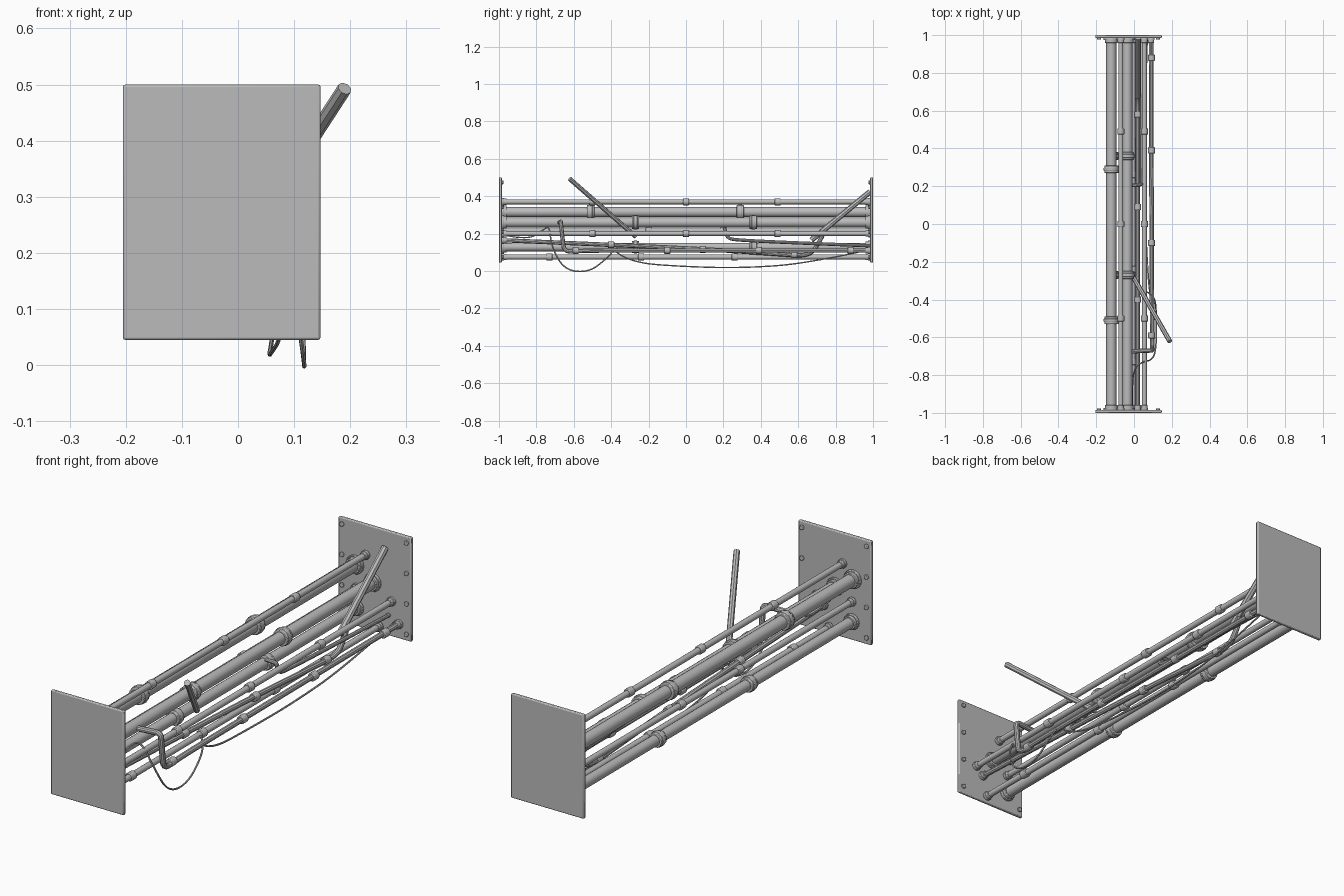
import bpy
from mathutils import Vector

if "Cube" in bpy.data.objects:
    bpy.data.objects.remove(bpy.data.objects["Cube"], do_unlink=True)

grey = bpy.data.materials.new("plain grey metal")
grey.use_nodes = True
COLOUR = (0.5, 0.5, 0.5, 1)
grey.diffuse_color = COLOUR
grey.node_tree.nodes["Principled BSDF"].inputs["Base Color"].default_value = COLOUR
END = 0.985  # inner face of the end plates


def finish(ob, name, bevel=0):
    ob.name = name
    ob.data.materials.clear()
    ob.data.materials.append(grey)
    bpy.ops.object.select_all(action='DESELECT')
    ob.select_set(True)
    bpy.context.view_layer.objects.active = ob
    bpy.ops.object.shade_smooth_by_angle()
    if bevel:
        mod = ob.modifiers.new("edge", 'BEVEL')
        mod.width = bevel
        mod.segments = 2
        mod.limit_method = 'ANGLE'
    return ob


def rod(name, a, b, r, sides=16, bevel=0):
    """Cylinder between two points."""
    a, b = Vector(a), Vector(b)
    bpy.ops.mesh.primitive_cylinder_add(
        vertices=sides, radius=r, depth=(b - a).length, location=(a + b) / 2,
        rotation=(b - a).to_track_quat('Z', 'Y').to_euler())
    return finish(bpy.context.object, name, bevel)


def tube(name, points, r, res=3):
    """Round tube along a smooth path."""
    cu = bpy.data.curves.new(name, 'CURVE')
    cu.dimensions = '3D'
    cu.bevel_depth = r
    cu.bevel_resolution = res
    cu.use_fill_caps = True
    sp = cu.splines.new('NURBS')
    sp.points.add(len(points) - 1)
    for p, co in zip(sp.points, points):
        p.co = (*co, 1)
    sp.order_u = 3
    sp.use_endpoint_u = True
    sp.resolution_u = 8
    tmp = bpy.data.objects.new(name, cu)
    bpy.context.collection.objects.link(tmp)
    deps = bpy.context.evaluated_depsgraph_get()
    mesh = bpy.data.meshes.new_from_object(tmp.evaluated_get(deps))
    bpy.data.objects.remove(tmp, do_unlink=True)
    ob = bpy.data.objects.new(name, mesh)
    bpy.context.collection.objects.link(ob)
    return finish(ob, name)


def collar(name, x, y, z, r, length):
    rod(name, (x, y - length / 2, z), (x, y + length / 2, z), r, 16, 0.003)


def flange(name, x, z, r, side):
    """Stepped ring where a pipe meets a plate."""
    for scale, depth in ((1.5, 0.012), (1.28, 0.026)):
        rod(name, (x, side * END, z), (x, side * (END - depth), z), r * scale, 16, 0.002)


# End plates with bolts on their inner faces
for side, label in ((-1, "front"), (1, "back")):
    bpy.ops.mesh.primitive_cube_add(size=1, location=(-0.029, side * 0.9925, 0.2725))
    plate = bpy.context.object
    plate.scale = (0.352, 0.015, 0.455)
    bpy.ops.object.transform_apply(location=False, rotation=False, scale=True)
    finish(plate, label + "_plate", 0.004)
    for x in (-0.185, 0.127):
        for row in range(4):
            z = 0.075 + row * 0.133
            rod(label + "_bolt", (x, side * END, z), (x, side * (END - 0.009), z), 0.01, 12, 0.002)

# Straight pipes: name, x, z, radius, collar length, collar positions
pipes = (
    ("upper_main_pipe", -0.12, 0.315, 0.027, 0.04, (-0.51, 0.29)),
    ("middle_main_pipe", -0.035, 0.26, 0.026, 0.04, (-0.27, 0.36)),
    ("lower_main_pipe", -0.115, 0.128, 0.023, 0.04, (-0.27, 0.36)),
    ("top_thin_pipe", -0.07, 0.37, 0.013, 0.033, (-0.5, 0, 0.49)),
    ("side_thin_pipe", 0.055, 0.2, 0.013, 0.033, (-0.5, 0, 0.49)),
    ("bottom_thin_pipe", -0.005, 0.075, 0.013, 0.033, (-0.73, -0.24, 0.26)),
    ("inner_thin_pipe", -0.115, 0.215, 0.013, 0.033, (-0.2, 0.2)),
)
for name, x, z, r, length, stops in pipes:
    rod(name, (x, -END, z), (x, END, z), r)
    for y in stops:
        collar(name + "_collar", x, y, z, r * 1.35 + 0.001, length)
        if r > 0.02:
            collar(name + "_collar_band", x, y, z, r * 1.45 + 0.001, length / 2)
    for side in (-1, 1):
        flange(name + "_flange", x, z, r, side)

# Outer pipe that bends up near the front and ends open
tube("bent_outer_pipe", [(0.09, END, 0.11), (0.093, 0, 0.11), (0.096, -0.56, 0.11),
                         (0.096, -0.65, 0.1), (0.096, -0.66, 0.17), (0.096, -0.665, 0.22),
                         (0.096, -0.67, 0.265), (0.05, -0.67, 0.262), (-0.01, -0.675, 0.26)], 0.012)
flange("bent_outer_pipe_flange", 0.09, 0.11, 0.013, 1)
for y in (-0.59, -0.1, 0.39, 0.88):
    collar("bent_outer_pipe_collar", 0.093, y, 0.11, 0.018, 0.033)

# Sagging pipe from the front plate, bent up at its broken end
tube("sagging_pipe", [(0.02, -END, 0.165), (0.02, -0.4, 0.14), (0.02, 0.09, 0.118),
                      (0.02, 0.5, 0.09), (0.02, 0.65, 0.08), (0.02, 0.7, 0.13),
                      (0.02, 0.73, 0.19)], 0.012)
flange("sagging_pipe_flange", 0.02, 0.165, 0.013, -1)
for y, z in ((-0.4, 0.141), (0.09, 0.115), (0.58, 0.087)):
    collar("sagging_pipe_collar", 0.02, y, z, 0.018, 0.033)

# Short pipe with a hooked end
tube("hooked_pipe", [(-0.01, 0.205, 0.225), (0.025, 0.205, 0.225), (0.04, 0.21, 0.22),
                     (0.04, 0.22, 0.175), (0.04, 0.28, 0.165), (0.04, 0.6, 0.15),
                     (0.04, END, 0.135)], 0.009)

# Broken loose rods
rod("front_loose_rod", (-0.01, -0.27, 0.185), (0.19, -0.622, 0.493), 0.013, 8)
rod("back_loose_rod", (0.022, 0.67, 0.165), (0.022, END, 0.425), 0.015, 8)

# Hanging wires
tube("looped_wire", [(-0.01, -END, 0.195), (-0.01, -0.85, 0.165), (0, -0.77, 0.215),
                     (0.04, -0.73, 0.245), (0.1, -0.72, 0.13), (0.118, -0.65, 0.005),
                     (0.118, -0.52, -0.008), (0.116, -0.42, 0.07), (0.1, -0.38, 0.12),
                     (0.07, -0.36, 0.13)], 0.004, 1)
tube("long_wire", [(0.085, -0.37, 0.1), (0.075, -0.3, 0.045), (0.06, 0, 0.023),
                   (0.055, 0.3, 0.016), (0.06, 0.65, 0.04), (0.07, END, 0.115)], 0.004, 1)
